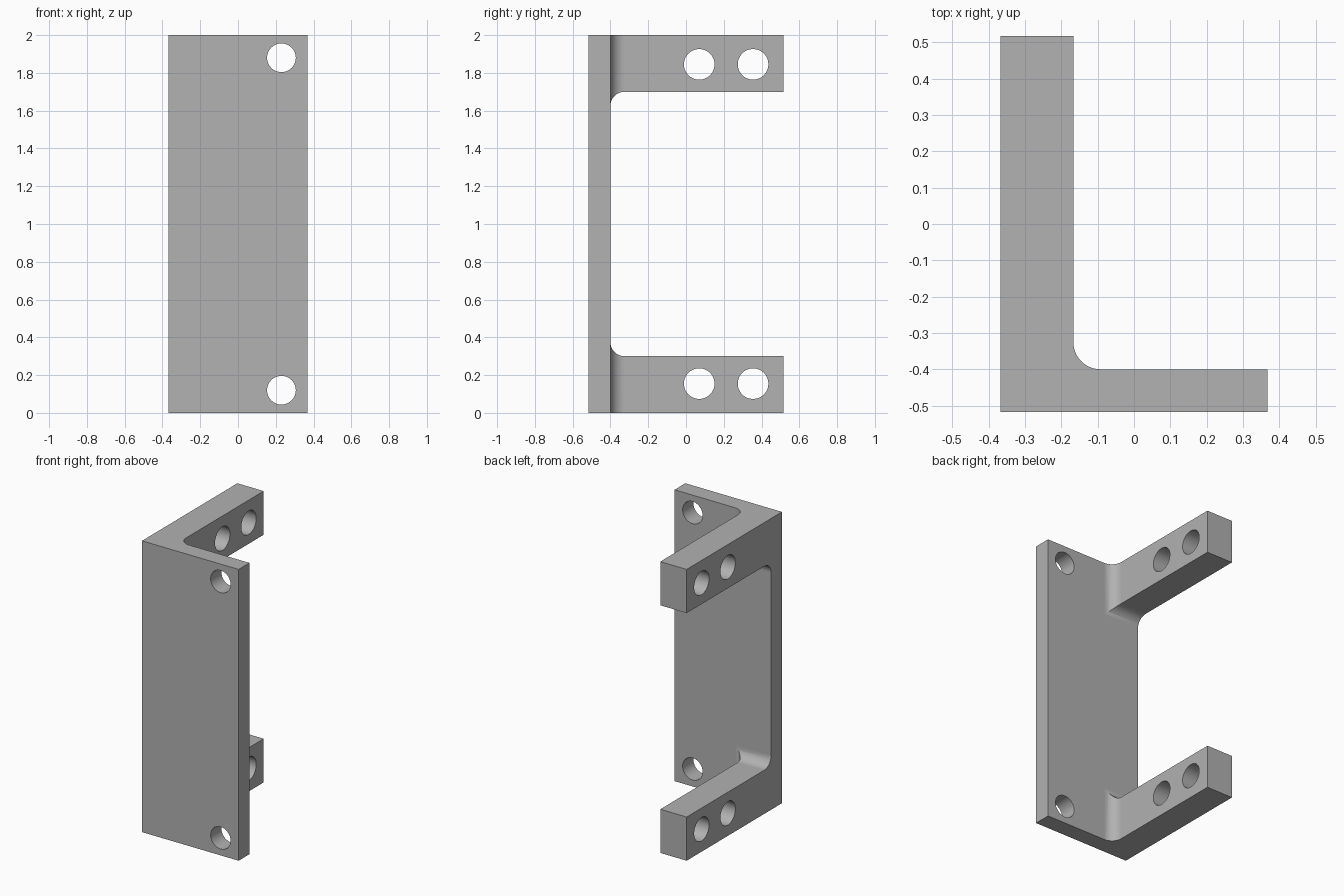
import bpy, bmesh
from math import pi, sin, cos
from mathutils import Vector

cube = bpy.data.objects.get("Cube")
if cube:
    bpy.data.objects.remove(cube, do_unlink=True)

# Main dimensions
X, Y, H = 0.367, 0.517, 2.0        # half width, half depth, height
ARM_X, PLATE_Y = -0.167, -0.40     # inner faces of the arms and the plate
ARM_H, R = 0.30, 0.075             # arm height, fillet radius

grey = bpy.data.materials.new("plain grey")
grey.use_nodes = True
colour = (0.445, 0.445, 0.445, 1)
grey.diffuse_color = colour
grey.node_tree.nodes["Principled BSDF"].inputs["Base Color"].default_value = colour


def prism(name, points, offset):
    """Extrude a closed outline of 3D points along an offset."""
    bm = bmesh.new()
    face = bm.faces.new([bm.verts.new(p) for p in points])
    ext = bmesh.ops.extrude_face_region(bm, geom=[face])
    verts = [g for g in ext["geom"] if isinstance(g, bmesh.types.BMVert)]
    bmesh.ops.translate(bm, verts=verts, vec=Vector(offset))
    bmesh.ops.recalc_face_normals(bm, faces=bm.faces)
    mesh = bpy.data.meshes.new(name)
    bm.to_mesh(mesh)
    bm.free()
    mesh.materials.append(grey)
    obj = bpy.data.objects.new(name, mesh)
    bpy.context.collection.objects.link(obj)
    return obj


def arc(cx, cy, r, start, end, steps):
    return [(cx + r * cos(start + (end - start) * i / steps),
             cy + r * sin(start + (end - start) * i / steps)) for i in range(steps + 1)]


def circle(cx, cy, r):
    return arc(cx, cy, r, 0, 2 * pi, 48)[:-1]


# L-shaped section with a filleted inner corner, extruded to full height
section = [(-X, Y), (-X, -Y), (X, -Y), (X, PLATE_Y)]
section += arc(ARM_X + R, PLATE_Y + R, R, 1.5 * pi, pi, 14) + [(ARM_X, Y)]
bracket = prism("mounting_bracket", [(x, y, 0) for x, y in section], (0, 0, H))

# Rounded window that leaves one arm at the top and one at the bottom
lower = arc(PLATE_Y + R, ARM_H + R, R, 1.5 * pi, pi, 14)
outline = [(Y + 0.2, ARM_H)] + lower
outline += [(y, H - z) for y, z in reversed(outline)]
cutters = [prism("window_cutter", [(-0.6, y, z) for y, z in outline], (1.2, 0, 0))]

# Screw holes: one per plate end, two per arm
for mirror in (False, True):
    def level(z):
        return H - z if mirror else z
    cutters.append(prism("plate_hole_cutter",
                         [(x, -0.7, z) for x, z in circle(0.23, level(0.12), 0.076)],
                         (0, 0.5, 0)))
    for y in (0.07, 0.355):
        cutters.append(prism("arm_hole_cutter",
                             [(-0.6, a, z) for a, z in circle(y, level(0.155), 0.081)],
                             (0.6, 0, 0)))

for cutter in cutters:
    cutter.hide_render = True
    mod = bracket.modifiers.new("cut", "BOOLEAN")
    mod.operation, mod.solver, mod.object = "DIFFERENCE", "EXACT", cutter

# Bake the cuts, drop the cutters and smooth the rounded surfaces
graph = bpy.context.evaluated_depsgraph_get()
bracket.data = bpy.data.meshes.new_from_object(bracket.evaluated_get(graph))
bracket.modifiers.clear()
for cutter in cutters:
    bpy.data.objects.remove(cutter, do_unlink=True)

bpy.ops.object.select_all(action="DESELECT")
bracket.select_set(True)
bpy.context.view_layer.objects.active = bracket
bpy.ops.object.shade_smooth_by_angle(angle=pi / 6)
normals = bracket.modifiers.new("even_shading", "WEIGHTED_NORMAL")
normals.keep_sharp = True
